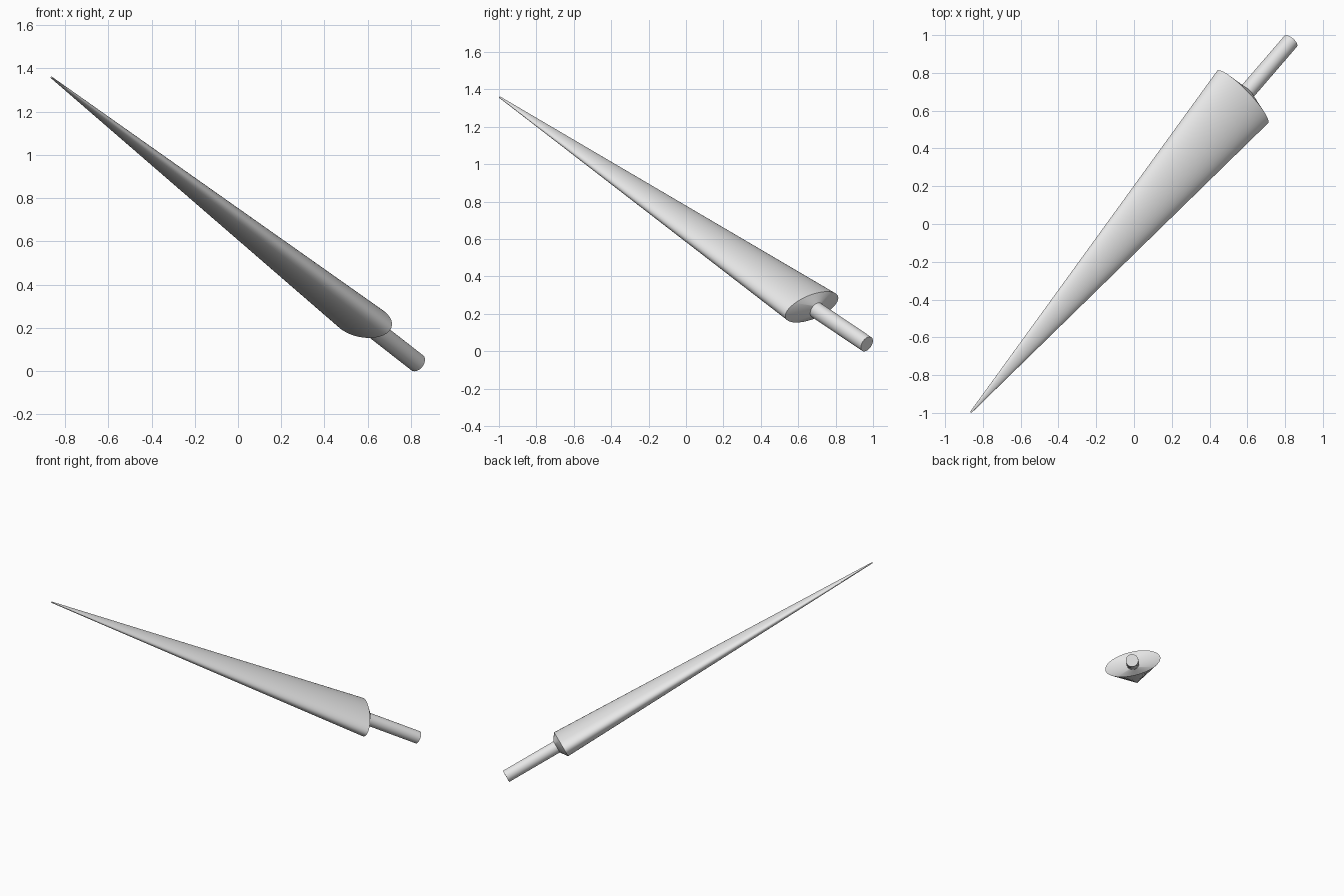
import bpy, bmesh, math
from mathutils import Vector

cube = bpy.data.objects.get("Cube")
if cube:
    bpy.data.objects.remove(cube, do_unlink=True)

# One plain grey for everything
grey = bpy.data.materials.new("light_grey")
grey.use_nodes = True
grey.diffuse_color = (0.8, 0.8, 0.8, 1)
grey.node_tree.nodes["Principled BSDF"].inputs["Base Color"].default_value = (0.8, 0.8, 0.8, 1)

# Main axis from the sharp tip to the end of the peg
TIP = Vector((-0.863, -0.996, 1.358))
END = Vector((0.829, 0.967, 0.038))
AXIS = (END - TIP).normalized()
LENGTH = (END - TIP).length

# Directions of the long and short cross-section radii, rolled about the axis
level = AXIS.cross(Vector((0, 0, 1))).normalized()
raised = level.cross(AXIS).normalized()
if level.x < 0:
    level = -level
ROLL = math.radians(-13.5)
WIDE = level * math.cos(ROLL) + raised * math.sin(ROLL)
THIN = raised * math.cos(ROLL) - level * math.sin(ROLL)

BASE = 0.850 * LENGTH      # distance from tip to the widest section
COLLAR = BASE + 0.035      # where the end cap meets the peg
PEG_R = 0.044


def loft(name, sections, sides):
    """Skin elliptical sections (distance, wide radius, thin radius) along the axis."""
    bm = bmesh.new()
    rings = []
    for dist, a, b in sections:
        ring = []
        for i in range(sides):
            t = 2 * math.pi * i / sides
            ring.append(bm.verts.new(TIP + AXIS * dist + WIDE * a * math.cos(t) + THIN * b * math.sin(t)))
        rings.append(ring)
    for r0, r1 in zip(rings, rings[1:]):
        for i in range(sides):
            j = (i + 1) % sides
            bm.faces.new((r0[i], r0[j], r1[j], r1[i]))
    bm.faces.new(rings[0])
    bm.faces.new(rings[-1])
    bmesh.ops.recalc_face_normals(bm, faces=bm.faces)
    mesh = bpy.data.meshes.new(name)
    bm.to_mesh(mesh)
    bm.free()
    mesh.materials.append(grey)
    obj = bpy.data.objects.new(name, mesh)
    bpy.context.collection.objects.link(obj)
    bpy.ops.object.select_all(action='DESELECT')
    obj.select_set(True)
    bpy.context.view_layer.objects.active = obj
    bpy.ops.object.shade_smooth_by_angle(angle=math.radians(25))
    return obj


# Flattened tapering spike with a shallow sloped cap at its wide end
loft("spike_body", [(0, 0.005, 0.004), (BASE, 0.197, 0.083), (COLLAR, PEG_R, PEG_R)], 64)

# Round peg sticking out of the cap
loft("peg", [(BASE - 0.03, PEG_R, PEG_R), (LENGTH, PEG_R, PEG_R)], 32)
